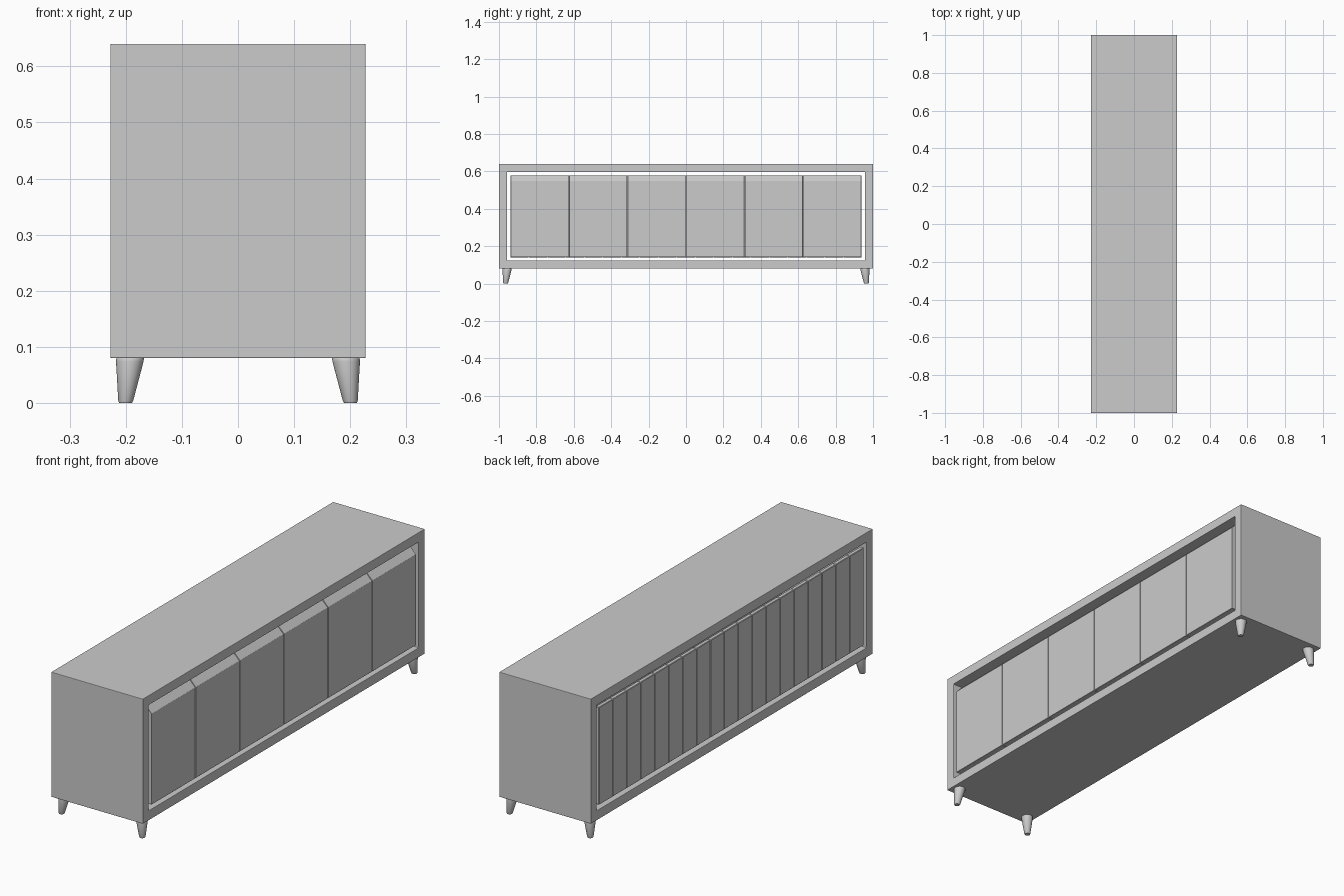
import bpy, bmesh
from mathutils import Vector

if "Cube" in bpy.data.objects:
    bpy.data.objects.remove(bpy.data.objects["Cube"])

HX, HY, Z0, Z1 = 0.2275, 1.0, 0.08, 0.64   # cabinet extents
RIM = 0.061                                # frame width round both openings


def finish(name, bm, bevel=0.0, segments=1):
    bmesh.ops.recalc_face_normals(bm, faces=bm.faces[:])
    me = bpy.data.meshes.new(name)
    bm.to_mesh(me)
    bm.free()
    ob = bpy.data.objects.new(name, me)
    bpy.context.collection.objects.link(ob)
    if bevel:
        mod = ob.modifiers.new("soft_edges", 'BEVEL')
        mod.width, mod.segments = bevel, segments
        mod.limit_method = 'ANGLE'
    return ob


def extrude_profile(name, profile, y0, y1, bevel):
    # Closed x-z profile swept along y
    bm = bmesh.new()
    face = bm.faces.new([bm.verts.new((x, y0, z)) for x, z in profile])
    ext = bmesh.ops.extrude_face_region(bm, geom=[face])
    moved = [g for g in ext["geom"] if isinstance(g, bmesh.types.BMVert)]
    bmesh.ops.translate(bm, verts=moved, vec=(0, y1 - y0, 0))
    return finish(name, bm, bevel)


# Carcass: box open through front (+x) and rear (-x), leaving a frame
bm = bmesh.new()
bmesh.ops.create_cube(bm, size=1)
bmesh.ops.scale(bm, vec=(2 * HX, 2 * HY, Z1 - Z0), verts=bm.verts)
bmesh.ops.translate(bm, vec=(0, 0, (Z0 + Z1) / 2), verts=bm.verts)
openings = [f for f in bm.faces if abs(f.normal.x) > 0.9]
bmesh.ops.inset_individual(bm, faces=openings, thickness=RIM)
rims = [e for f in openings for e in f.edges]
bmesh.ops.delete(bm, geom=openings, context='FACES_ONLY')
bmesh.ops.bridge_loops(bm, edges=rims)
finish("cabinet_carcass", bm, 0.002, 2)

OY, OZ0, OZ1 = HY - RIM, Z0 + RIM, Z1 - RIM

# Six doors with a slanted finger-pull top edge
DOORS, GAP = 6, 0.0015
w = 2 * OY / DOORS
door = [(HX, OZ0 + GAP), (HX, 0.55), (HX - 0.026, OZ1 - 0.002),
        (HX - 0.045, OZ1 - 0.002), (HX - 0.045, OZ0 + GAP)]
for i in range(DOORS):
    y = -OY + i * w
    extrude_profile(f"door_{i + 1}", door, y + GAP, y + w - GAP, 0.0008)

# Vertical tongue-and-groove slats closing the rear
SLATS = 19
w = 2 * OY / SLATS
slat = [(-HX + 0.002, OZ0), (-HX + 0.002, OZ1), (-HX + 0.02, OZ1), (-HX + 0.02, OZ0)]
for i in range(SLATS):
    y = -OY + i * w
    extrude_profile(f"back_slat_{i + 1}", slat, y, y + w, 0.002)

# Four tapered legs splayed towards the corners
top_c, foot_c = Vector((0.192, 0.956, Z0 + 0.002)), Vector((0.2005, 0.9645, 0))
rings = [(0.0, 0.0112), (0.04, 0.0132), (0.9, 0.0245), (0.97, 0.0245), (1.0, 0.023)]
for sx, sname in ((1, "front"), (-1, "rear")):
    for sy, side in ((1, "right"), (-1, "left")):
        bm = bmesh.new()
        loops = []
        for t, r in rings:
            c = foot_c.lerp(top_c, t)
            ring = bmesh.ops.create_circle(bm, segments=32, radius=r)["verts"]
            bmesh.ops.translate(bm, verts=ring, vec=(sx * c.x, sy * c.y, c.z))
            loops.append(ring)
        for a, b in zip(loops, loops[1:]):
            for k in range(32):
                n = (k + 1) % 32
                bm.faces.new((a[k], a[n], b[n], b[k]))
        bm.faces.new(loops[0])
        bm.faces.new(loops[-1])
        leg = finish(f"{sname}_{side}_leg", bm)
        bpy.ops.object.select_all(action='DESELECT')
        leg.select_set(True)
        bpy.context.view_layer.objects.active = leg
        bpy.ops.object.shade_smooth_by_angle(angle=0.6)
